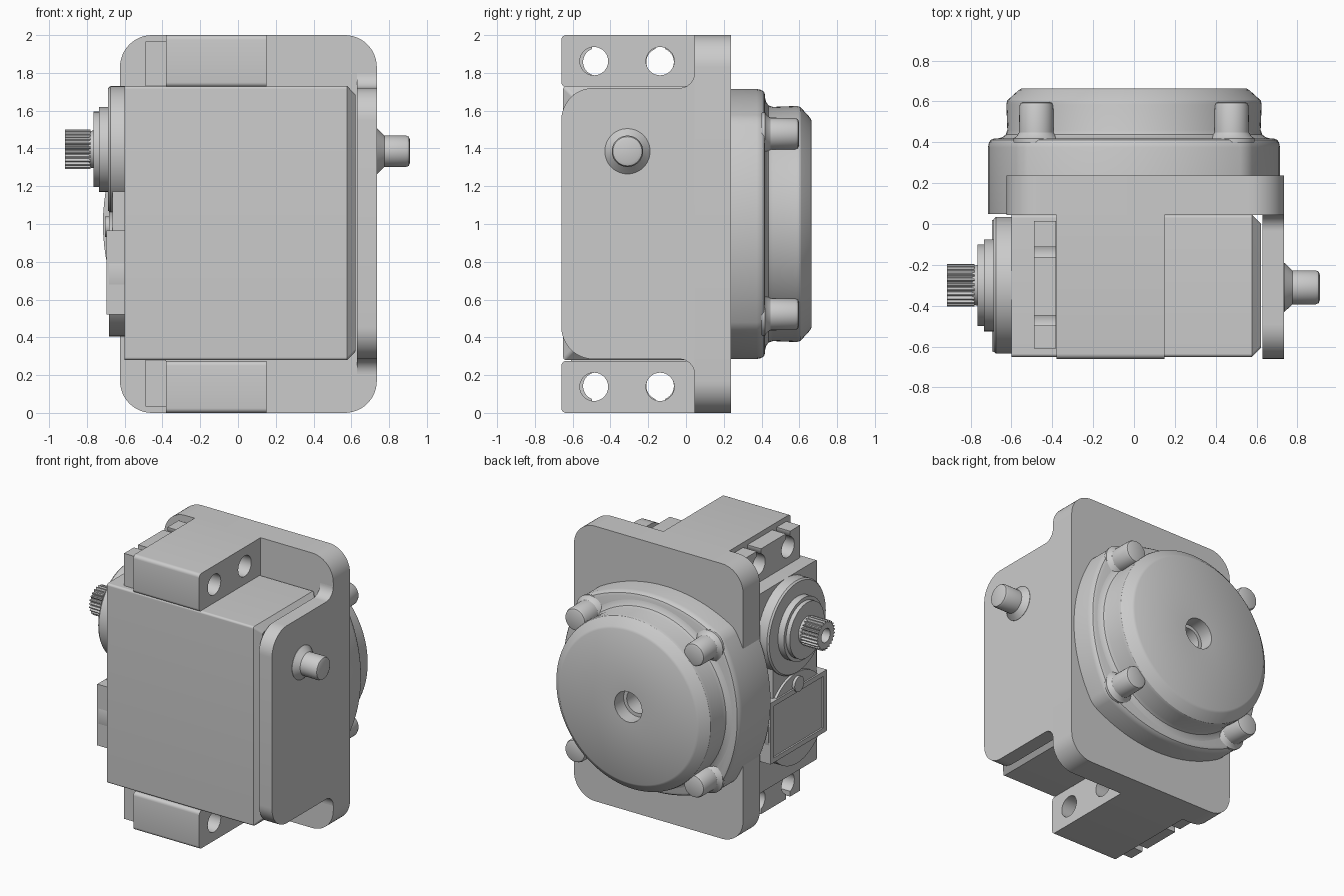
import bpy, bmesh
from math import sin, cos, pi, acos, sqrt, radians

if "Cube" in bpy.data.objects:
    bpy.data.objects.remove(bpy.data.objects["Cube"])


def loft(name, rings, axis='x', smooth=True):
    """Skin rings of (t, [(u, v)]) along x (u=y, v=z) or y (u=x, v=z)."""
    bm = bmesh.new()
    loops = []
    for t, pts in rings:
        loops.append([bm.verts.new((t, u, v) if axis == 'x' else (u, t, v)) for u, v in pts])
    n = len(loops[0])
    for a, b in zip(loops, loops[1:]):
        for i in range(n):
            j = (i + 1) % n
            bm.faces.new((a[i], a[j], b[j], b[i]))
    bm.faces.new(loops[0])
    bm.faces.new(loops[-1])
    bmesh.ops.recalc_face_normals(bm, faces=bm.faces)
    me = bpy.data.meshes.new(name)
    bm.to_mesh(me)
    bm.free()
    ob = bpy.data.objects.new(name, me)
    bpy.context.collection.objects.link(ob)
    if smooth:
        bpy.ops.object.select_all(action='DESELECT')
        ob.select_set(True)
        bpy.context.view_layer.objects.active = ob
        bpy.ops.object.shade_smooth_by_angle(angle=radians(32))
    return ob


def prism(name, pts, a, b, axis='x', smooth=True):
    return loft(name, [(a, pts), (b, pts)], axis, smooth)


def arc(cu, cv, r, a0, a1, n=12):
    return [(cu + r * cos(radians(a0 + (a1 - a0) * i / n)),
             cv + r * sin(radians(a0 + (a1 - a0) * i / n))) for i in range(n + 1)]


def circle(cu, cv, r, n=48):
    return arc(cu, cv, r, 0, 360, n)[:-1]


def lathe(name, cu, cv, profile, axis='x', n=48):
    return loft(name, [(t, circle(cu, cv, r, n)) for t, r in profile], axis)


def rect(u0, u1, v0, v1, r=0.0):
    if r == 0:
        return [(u0, v0), (u1, v0), (u1, v1), (u0, v1)]
    return (arc(u1 - r, v1 - r, r, 0, 90) + arc(u0 + r, v1 - r, r, 90, 180)
            + arc(u0 + r, v0 + r, r, 180, 270) + arc(u1 - r, v0 + r, r, 270, 360))


def cut(ob, cutter):
    m = ob.modifiers.new('cut', 'BOOLEAN')
    m.operation, m.object, m.solver = 'DIFFERENCE', cutter, 'EXACT'
    cutter.hide_render = True
    cutter.hide_viewport = True


# L-shaped bracket: back plate and filleted side plate
prism('back_plate', rect(-0.625, 0.735, 0, 2, 0.17), 0.045, 0.237, 'y')
f, s = 0.08, 0.17
side = (arc(0.045 - f, 1.72 + f, f, 0, -90) + arc(-0.66 + s, 1.72 - s, s, 90, 180)
        + arc(-0.66 + s, 0.285 + s, s, 180, 270) + arc(0.045 - f, 0.285 - f, f, 90, 0))
prism('side_plate', side, 0.63, 0.735)

# Pivot pin on the side plate
lathe('pivot_pin', -0.31, 1.385, [(0.70, 0.12), (0.737, 0.12), (0.775, 0.083),
                                  (0.89, 0.083), (0.904, 0.077), (0.91, 0.062)])

# Mounting blocks and slotted servo ears, top and bottom
for label, up in (('top', True), ('bottom', False)):
    def z(h):
        return h if up else 2 - h
    lo, hi = sorted((z(1.725), z(2.0)))
    r = 0.025
    shape = (arc(-0.66 + r, hi - r, r, 90, 180, 5) + arc(-0.66 + r, lo + r, r, 180, 270, 5)
             + [(0.06, lo), (0.06, hi)])
    block = prism(label + '_block', shape, -0.38, 0.15)
    lo, hi = sorted((z(1.70), z(1.965)))
    ear = prism(label + '_ear', rect(-0.61, 0.015, lo, hi), -0.49, -0.381, smooth=False)
    lo, hi = sorted((z(1.862), z(2.05)))
    for y in (-0.487, -0.137):
        cut(block, prism('block_hole_cutter', circle(y, z(1.862), 0.075, 32), -0.45, 0.25))
        yc = y + 0.015 if y < -0.3 else y
        cut(ear, prism('ear_hole_cutter', circle(yc, z(1.858), 0.073, 32), -0.6, -0.3))
        cut(ear, prism('ear_slot_cutter', rect(yc - 0.025, yc + 0.025, lo, hi), -0.6, -0.3))

# Servo case with chamfered far end
c = 0.045
full = rect(-0.65, 0.045, 0.28, 1.73, 0.015)
small = rect(-0.65 + c, 0.045 - c, 0.28 + c, 1.73 - c, 0.015)
loft('servo_case', [(-0.6, full), (0.578, full), (0.622, small)])

# Output side: gear housing, lower round boss, raised panel and stud
yc, zc = -0.30, 1.395
lathe('gear_housing', yc, zc, [(-0.59, 0.335), (-0.675, 0.335), (-0.687, 0.325)], n=64)
lathe('lower_boss', yc, 0.735, [(-0.59, 0.33), (-0.683, 0.33)], n=64)
prism('housing_bridge', rect(-0.55, -0.05, 0.75, 1.2), -0.59, -0.665, smooth=False)
outer, inner = rect(-0.625, 0.02, 0.52, 0.965), rect(-0.59, -0.015, 0.555, 0.93)
loft('panel', [(-0.59, outer), (-0.695, outer), (-0.695, inner), (-0.682, inner)], smooth=False)
lathe('panel_stud', yc, 0.985, [(-0.6, 0.055), (-0.703, 0.055)], n=32)
lathe('bearing_steps', yc, zc, [(-0.68, 0.225), (-0.735, 0.225), (-0.735, 0.2),
                                (-0.765, 0.2), (-0.765, 0.1), (-0.79, 0.095)])

# Splined output shaft with a centre bore
teeth = 25
spline, bore = [], []
for i in range(teeth * 4):
    a = 2 * pi * i / (teeth * 4)
    r = 0.105 if i % 4 < 2 else 0.091
    spline.append((yc + r * cos(a), zc + r * sin(a)))
    bore.append((yc + 0.05 * cos(a), zc + 0.05 * sin(a)))
loft('output_spline', [(-0.78, spline), (-0.915, spline), (-0.915, bore), (-0.82, bore)])

# Hub base: rounded square with bulging sides
R, rc, half = 1.05, 0.15, 0.715
d = R - half
k = acos(d / ((R - rc) * sqrt(2))) * 180 / pi - 45
cc = (R - rc) * sin(radians(k))
outline = []
for q in range(4):
    a = radians(90 * q)
    for u, v in arc(-d, 0, R, -k, k, 20)[:-1] + arc(cc, cc, rc, k, 90 - k, 10)[:-1]:
        outline.append((u * cos(a) - v * sin(a), u * sin(a) + v * cos(a)))


def base(sc):
    return [(u * sc, 1 + v * sc) for u, v in outline]


loft('hub_base', [(0.05, base(1)), (0.375, base(1)), (0.398, base(0.993)),
                  (0.412, base(0.98)), (0.419, base(0.955))], 'y')

# Round drum with filleted foot, chamfered face and stepped centre hole
lathe('hub_drum', 0, 1, [(0.40, 0.665), (0.419, 0.665), (0.425, 0.645), (0.437, 0.628),
                         (0.46, 0.62), (0.585, 0.625), (0.605, 0.62), (0.655, 0.565),
                         (0.664, 0.55), (0.664, 0.11), (0.56, 0.11), (0.56, 0.085),
                         (0.43, 0.085)], 'y', 96)

# Four corner screws with flared feet
for sx in (-1, 1):
    for sz in (-1, 1):
        lathe('hub_screw', 0.478 * sx, 1 + 0.478 * sz,
              [(0.40, 0.112), (0.419, 0.112), (0.428, 0.098), (0.447, 0.085),
               (0.578, 0.083), (0.592, 0.077), (0.597, 0.065)], 'y', 32)
